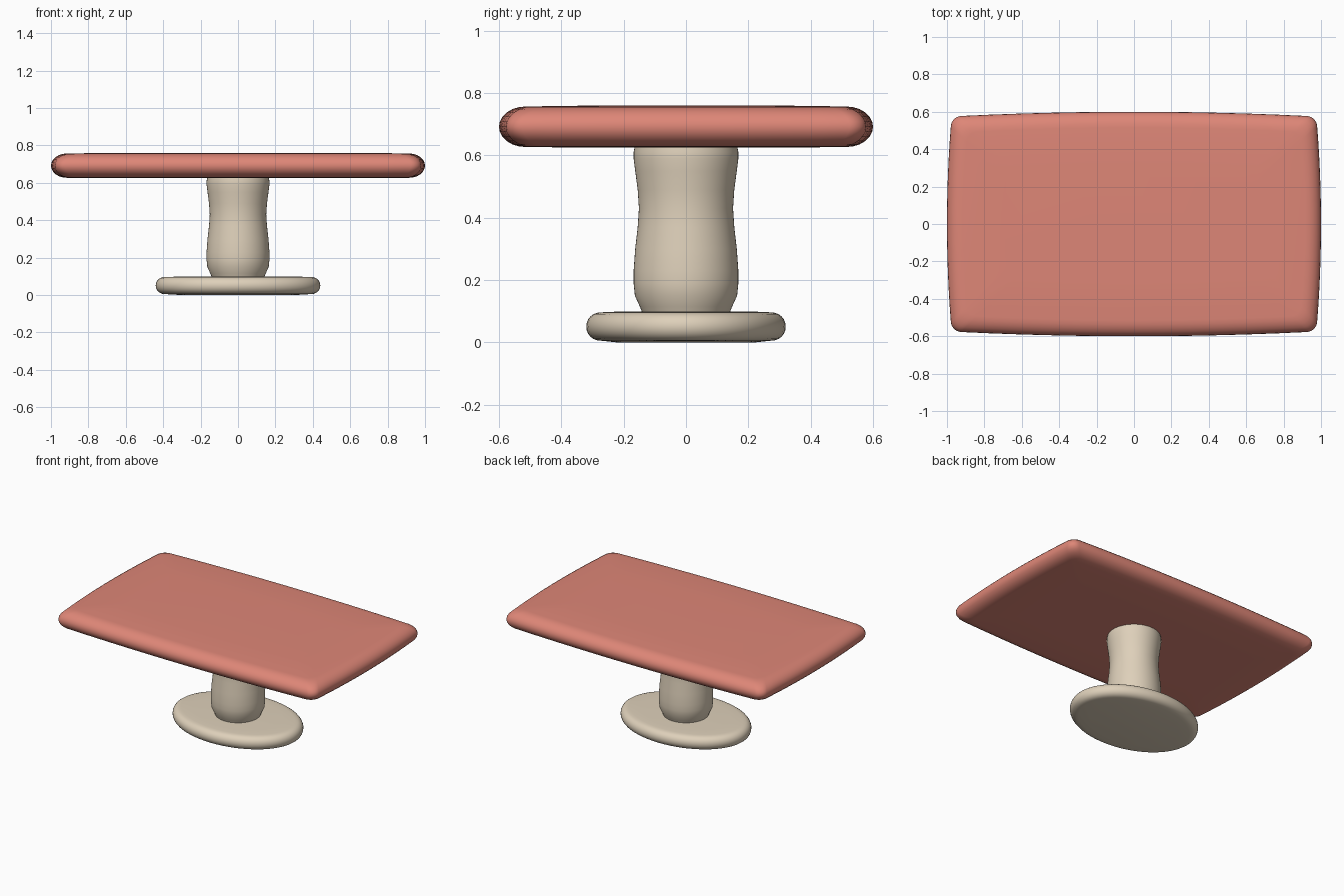
import bpy, bmesh, math

cube = bpy.data.objects.get("Cube")
if cube:
    bpy.data.objects.remove(cube, do_unlink=True)


def material(name, color):
    m = bpy.data.materials.new(name)
    m.use_nodes = True
    m.diffuse_color = (*color, 1)
    m.node_tree.nodes["Principled BSDF"].inputs["Base Color"].default_value = (*color, 1)
    return m


def loft(name, rings, mat):
    """Skin a stack of closed rings and cap both ends."""
    bm = bmesh.new()
    loops = [[bm.verts.new(p) for p in ring] for ring in rings]
    n = len(loops[0])
    for a, b in zip(loops, loops[1:]):
        for i in range(n):
            j = (i + 1) % n
            bm.faces.new((a[i], a[j], b[j], b[i]))
    bm.faces.new(loops[0][::-1])
    bm.faces.new(loops[-1])
    bmesh.ops.recalc_face_normals(bm, faces=bm.faces)
    mesh = bpy.data.meshes.new(name)
    bm.to_mesh(mesh)
    bm.free()
    mesh.materials.append(mat)
    obj = bpy.data.objects.new(name, mesh)
    bpy.context.collection.objects.link(obj)
    bpy.ops.object.select_all(action='DESELECT')
    obj.select_set(True)
    bpy.context.view_layer.objects.active = obj
    bpy.ops.object.shade_smooth_by_angle(angle=math.radians(40))
    return obj


def oval(rx, ry, z, n=64):
    return [(rx * math.cos(2 * math.pi * i / n), ry * math.sin(2 * math.pi * i / n), z)
            for i in range(n)]


def slab_ring(inset, z, corner=0.05, bulge=0.025, steps=12):
    """Rounded rectangle whose sides bow gently outward."""
    a, b = 0.975 - inset, 0.575 - inset
    pts = []
    for k, (sx, sy) in enumerate([(1, 1), (-1, 1), (-1, -1), (1, -1)]):
        for i in range(7):
            t = math.pi / 2 * (k + i / 6)
            pts.append((sx * (a - corner) + corner * math.cos(t),
                        sy * (b - corner) + corner * math.sin(t)))
    full = []
    for i, p in enumerate(pts):
        q = pts[(i + 1) % len(pts)]
        parts = steps if i % 7 == 6 else 1
        full += [(p[0] + (q[0] - p[0]) * s / parts, p[1] + (q[1] - p[1]) * s / parts)
                 for s in range(parts)]
    return [(x + bulge * (x / a) * (1 - (y / b) ** 2),
             y + bulge * (y / b) * (1 - (x / a) ** 2), z) for x, y in full]


coral = material("coral", (0.73, 0.24, 0.185))
beige = material("warm beige", (0.73, 0.63, 0.49))

# Table top: soft half-round edge and a slight crown on both faces
edge = [slab_ring(0.3, 0.625)]
for i in range(13):
    t = math.pi * (i / 12 - 0.5)
    edge.append(slab_ring(0.085 * (1 - math.cos(t)), 0.692 + 0.065 * math.sin(t)))
edge.append(slab_ring(0.3, 0.76))
loft("table_top", edge, coral)

# Pedestal column: waisted, tucked in at the foot
column = [(0.138, 0.09), (0.148, 0.115), (0.164, 0.15), (0.168, 0.19), (0.168, 0.23),
          (0.163, 0.3), (0.155, 0.37), (0.151, 0.43), (0.155, 0.49), (0.163, 0.55),
          (0.168, 0.59), (0.168, 0.61), (0.162, 0.64)]
loft("column", [oval(r, r, z) for r, z in column], beige)

# Oval foot plate with rounded rim
rim = [oval(0.3, 0.22, 0.0)]
for i in range(13):
    t = math.pi * (i / 12 - 0.5)
    inset = 0.055 * (1 - math.cos(t) ** 0.8 if abs(t) < 1.57 else 1)
    rim.append(oval(0.44 - inset, 0.32 - inset, 0.051 + 0.046 * math.sin(t)))
rim.append(oval(0.3, 0.22, 0.099))
loft("foot_plate", rim, beige)
